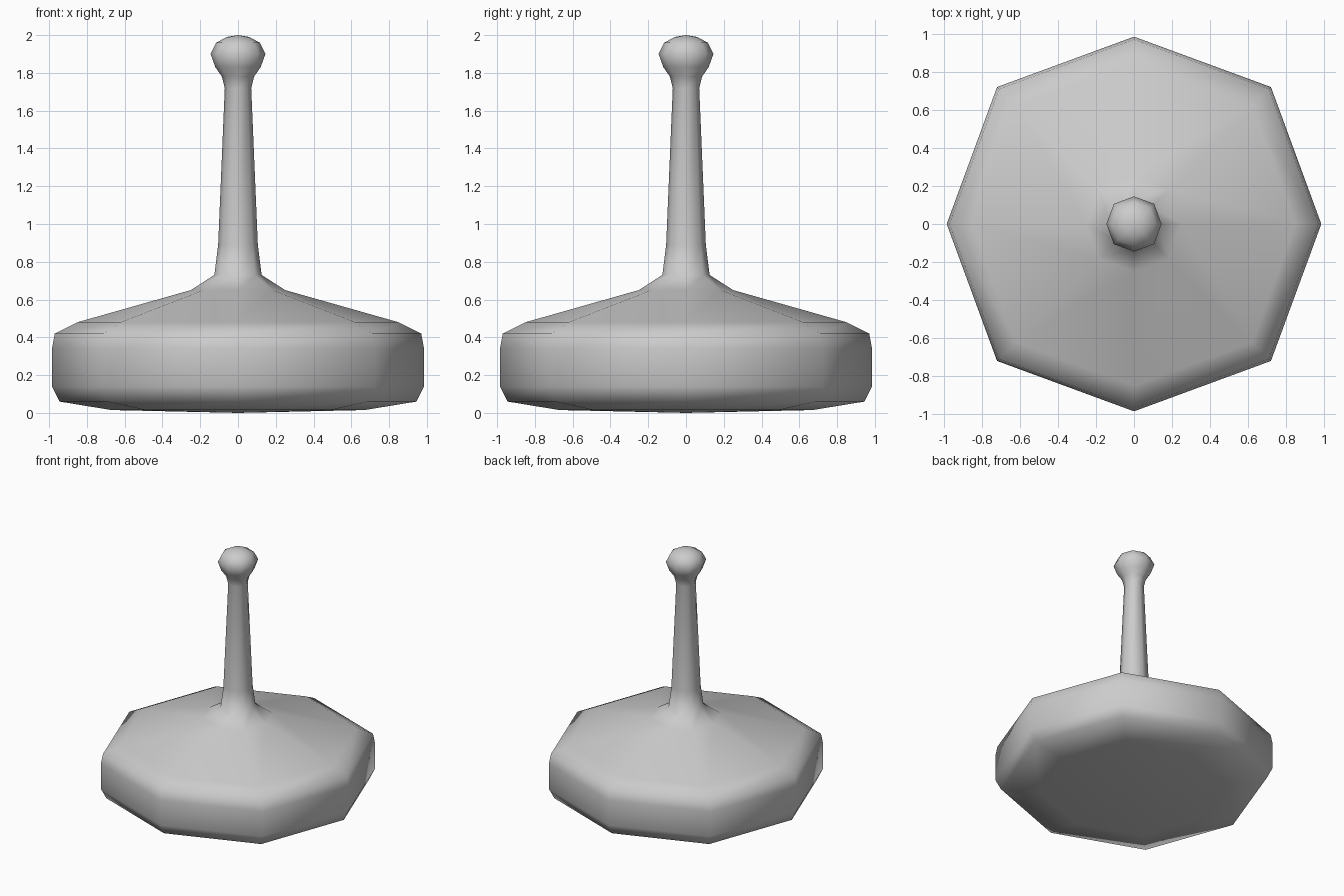
import bpy, bmesh, math

if "Cube" in bpy.data.objects:
    bpy.data.objects.remove(bpy.data.objects["Cube"])

# Profile from bottom to top: radius on the axes, height
PROFILE = [
    (0.67, 0.015), (0.945, 0.06), (0.985, 0.14), (0.985, 0.34), (0.97, 0.42),
    (0.85, 0.48), (0.25, 0.65), (0.125, 0.73), (0.105, 0.89), (0.07, 1.72),
    (0.085, 1.78), (0.12, 1.83), (0.145, 1.90), (0.115, 1.96), (0.06, 1.99),
]
SIDES = 8
DIAGONAL = 1.034  # the diagonal corners stand slightly further out

bm = bmesh.new()


def ring(radius, z):
    verts = []
    for i in range(SIDES):
        a = 2 * math.pi * i / SIDES
        r = radius * (DIAGONAL if i % 2 else 1.0)
        verts.append(bm.verts.new((r * math.cos(a), r * math.sin(a), z)))
    return verts


# Base, stem and knob in one continuous skin
rings = [ring(r, z) for r, z in PROFILE]
for low, high in zip(rings, rings[1:]):
    for i in range(SIDES):
        j = (i + 1) % SIDES
        bm.faces.new((low[i], low[j], high[j], high[i]))

# Closing fans underneath and on the knob
bottom = bm.verts.new((0, 0, 0))
top = bm.verts.new((0, 0, 2.0))
for i in range(SIDES):
    j = (i + 1) % SIDES
    bm.faces.new((bottom, rings[0][j], rings[0][i]))
    bm.faces.new((top, rings[-1][i], rings[-1][j]))

bmesh.ops.recalc_face_normals(bm, faces=bm.faces)
for f in bm.faces:
    f.smooth = True

mesh = bpy.data.meshes.new("handled_base")
bm.to_mesh(mesh)
bm.free()
obj = bpy.data.objects.new("handled_base", mesh)
bpy.context.collection.objects.link(obj)
